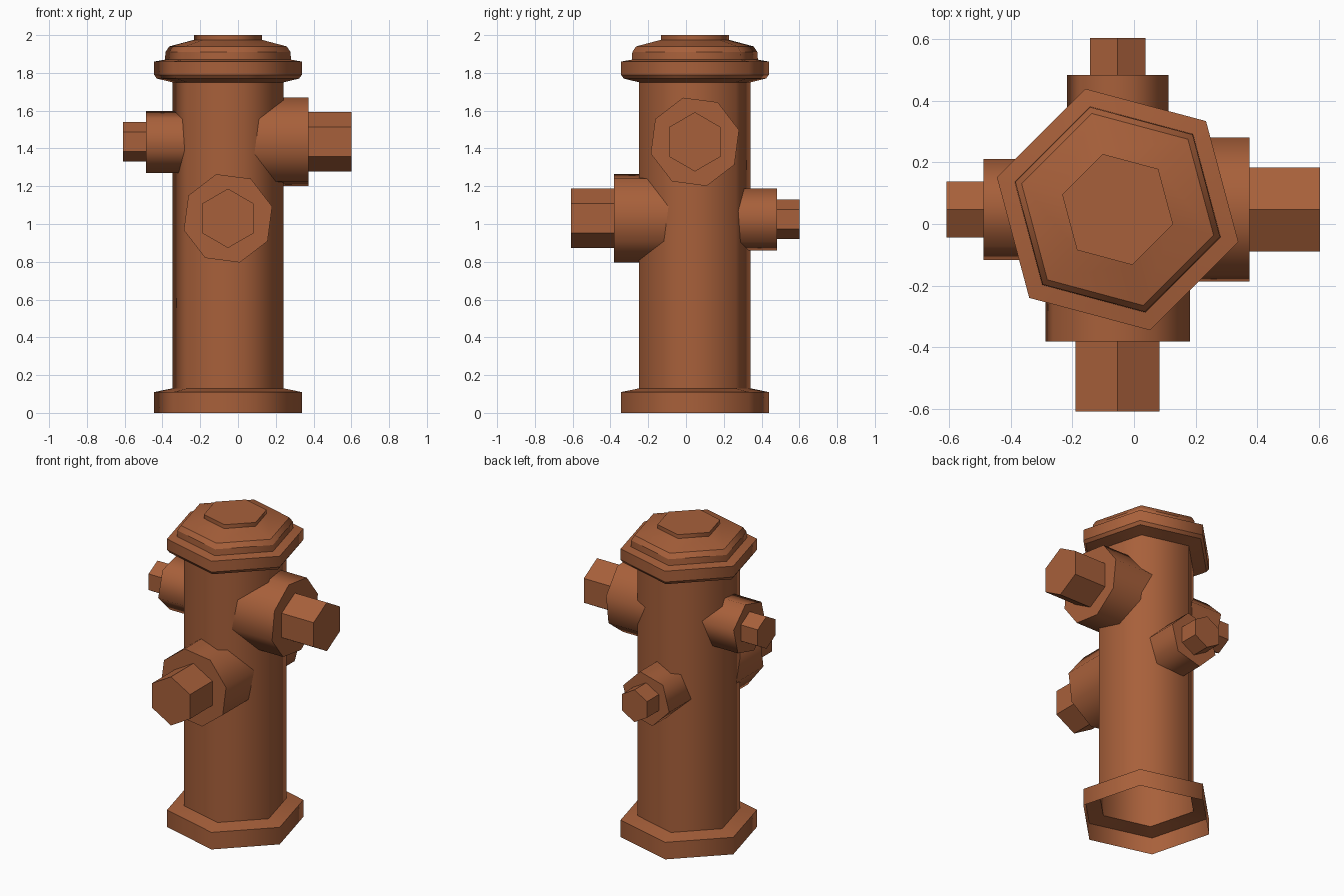
import bpy, bmesh
from math import sin, cos, radians
from mathutils import Matrix, Vector

cube = bpy.data.objects.get("Cube")
if cube:
    bpy.data.objects.remove(cube)

CX, CY = -0.053, 0.047   # axis of the column

paint = bpy.data.materials.new("rust_brown")
paint.use_nodes = True
COLOUR = (0.39, 0.117, 0.043, 1)
paint.diffuse_color = COLOUR
paint.node_tree.nodes["Principled BSDF"].inputs["Base Color"].default_value = COLOUR


def lathe(name, profile, sides, phase, matrix, smooth=True):
    """Sweep (radius, height) points round z; the last ring is capped, the first left open."""
    bm = bmesh.new()
    angles = [radians(phase + 360 * i / sides) for i in range(sides)]
    rings = [[bm.verts.new((r * cos(a), r * sin(a), h)) for a in angles] for r, h in profile]
    for low, high in zip(rings, rings[1:]):
        for i in range(sides):
            j = (i + 1) % sides
            face = bm.faces.new((low[i], low[j], high[j], high[i]))
            face.smooth = smooth
    bm.faces.new(rings[-1])
    # Rings stay crisp while the sides blend around the axis
    for edge in bm.edges:
        a, b = edge.verts
        if abs(a.co.z - b.co.z) < 1e-5:
            edge.smooth = False
    bm.transform(matrix)
    mesh = bpy.data.meshes.new(name)
    bm.to_mesh(mesh)
    bm.free()
    mesh.materials.append(paint)
    obj = bpy.data.objects.new(name, mesh)
    bpy.context.collection.objects.link(obj)
    return obj


# Hollow hexagonal column with base flange, rim, stepped cap and top plate
column = [(0.405, 0), (0.405, 0.11), (0.305, 0.13), (0.305, 1.75), (0.39, 1.77),
          (0.405, 1.79), (0.405, 1.86), (0.345, 1.87), (0.343, 1.91), (0.322, 1.94),
          (0.186, 1.975), (0.186, 2.0)]
lathe("column", column, 6, 45, Matrix.Translation((CX, CY, 0)))


# Outlets: a smooth barrel with a flat hexagonal nut on its end
def outlet(name, turn, z, sides, radius, reach, nut_radius, nut_reach):
    out = Vector((cos(radians(turn)), sin(radians(turn)), 0))
    up = Vector((0, 0, 1))
    side = up.cross(out)
    frame = Matrix((side, up, out)).transposed().to_4x4()
    frame = Matrix.Translation((CX, CY, z)) @ frame
    lathe(name + "_barrel", [(radius, 0.1), (radius, reach)], sides, 105, frame)
    lathe(name + "_nut", [(nut_radius, reach - 0.02), (nut_radius, nut_reach)],
          6, 90, frame, smooth=False)


for name, turn, z in (("left_outlet", 0, 1.435), ("front_outlet", -90, 1.03)):
    outlet(name, turn, z, 8, 0.242, 0.427, 0.157, 0.655)
for name, turn, z in (("right_outlet", 180, 1.435), ("back_outlet", 90, 1.025)):
    outlet(name, turn, z, 6, 0.17, 0.435, 0.104, 0.555)
